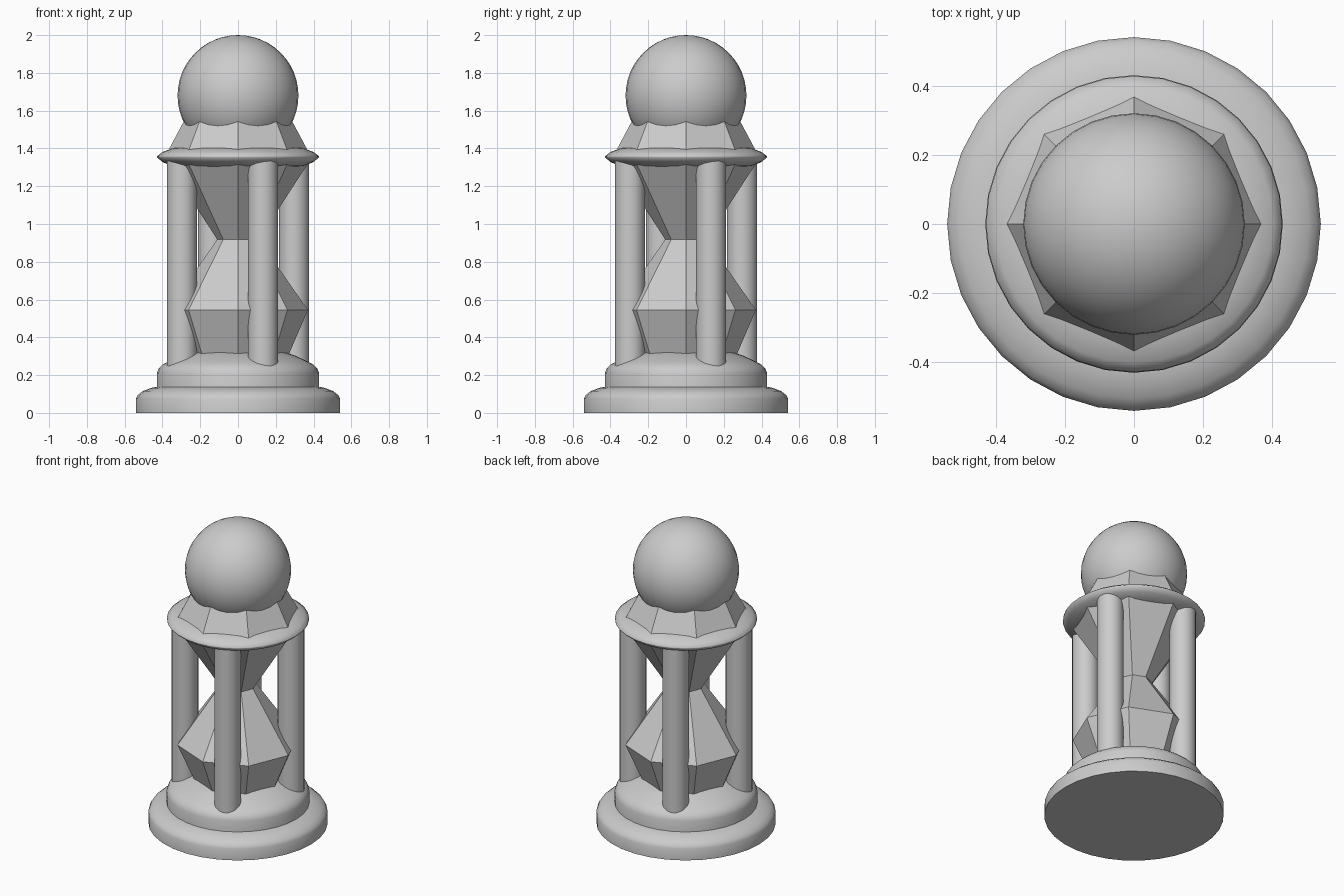
import bpy, bmesh, math

cube = bpy.data.objects.get("Cube")
if cube:
    bpy.data.objects.remove(cube, do_unlink=True)

grey = bpy.data.materials.new("stone_grey")
grey.use_nodes = True
grey.diffuse_color = (0.6, 0.6, 0.6, 1)
grey.node_tree.nodes["Principled BSDF"].inputs["Base Color"].default_value = (0.6, 0.6, 0.6, 1)


def finish(obj, name, smooth_angle=None):
    """Name the part, colour it and smooth its soft edges."""
    obj.name = obj.data.name = name
    obj.data.materials.clear()
    obj.data.materials.append(grey)
    bpy.ops.object.select_all(action="DESELECT")
    obj.select_set(True)
    bpy.context.view_layer.objects.active = obj
    if smooth_angle:
        bpy.ops.object.shade_smooth_by_angle(angle=math.radians(smooth_angle))
    return obj


def lathe(name, profile, sides, smooth_angle=None):
    """Turn a profile of (radius, height) pairs, listed bottom to top, into a closed solid."""
    bm = bmesh.new()
    rings = []
    for radius, z in profile:
        angles = [math.tau * i / sides for i in range(sides)]
        rings.append([bm.verts.new((radius * math.cos(a), radius * math.sin(a), z)) for a in angles])
    for low, high in zip(rings, rings[1:]):
        for i in range(sides):
            j = (i + 1) % sides
            bm.faces.new((low[i], low[j], high[j], high[i]))
    bm.faces.new(rings[0][::-1])
    bm.faces.new(rings[-1])
    mesh = bpy.data.meshes.new(name)
    bm.to_mesh(mesh)
    bm.free()
    obj = bpy.data.objects.new(name, mesh)
    bpy.context.collection.objects.link(obj)
    return finish(obj, name, smooth_angle)


# Stepped base with rounded shoulders
lathe("lower_base", [(0.54, 0), (0.54, 0.075), (0.53, 0.095), (0.505, 0.115),
                     (0.46, 0.132), (0.42, 0.14)], 32, 40)
lathe("upper_base", [(0.43, 0.1), (0.43, 0.21), (0.42, 0.235), (0.40, 0.255), (0.37, 0.272),
                     (0.30, 0.304), (0.22, 0.33), (0.12, 0.342), (0.02, 0.345)], 32, 40)

# Faceted hourglass body, running up through the top plate
lathe("hourglass", [(0.265, 0.3), (0.37, 0.545), (0.11, 0.918), (0.39, 1.35), (0.265, 1.585)], 8)

# Four pillars around the hourglass
x, y = 0.297, 0.132
for i in range(4):
    bpy.ops.mesh.primitive_cylinder_add(vertices=32, radius=0.08, depth=1.12, location=(x, y, 0.78))
    finish(bpy.context.object, f"pillar_{i + 1}", 40)
    x, y = -y, x

# Lens shaped top plate
lathe("top_plate", [(0.2, 1.293), (0.29, 1.297), (0.35, 1.308), (0.40, 1.328), (0.428, 1.352),
                    (0.428, 1.36), (0.40, 1.381), (0.35, 1.4), (0.29, 1.41), (0.2, 1.413)], 32, 60)

# Crowning ball
bpy.ops.mesh.primitive_uv_sphere_add(segments=32, ring_count=24, radius=0.32, location=(0, 0, 1.68))
finish(bpy.context.object, "ball", 60)
